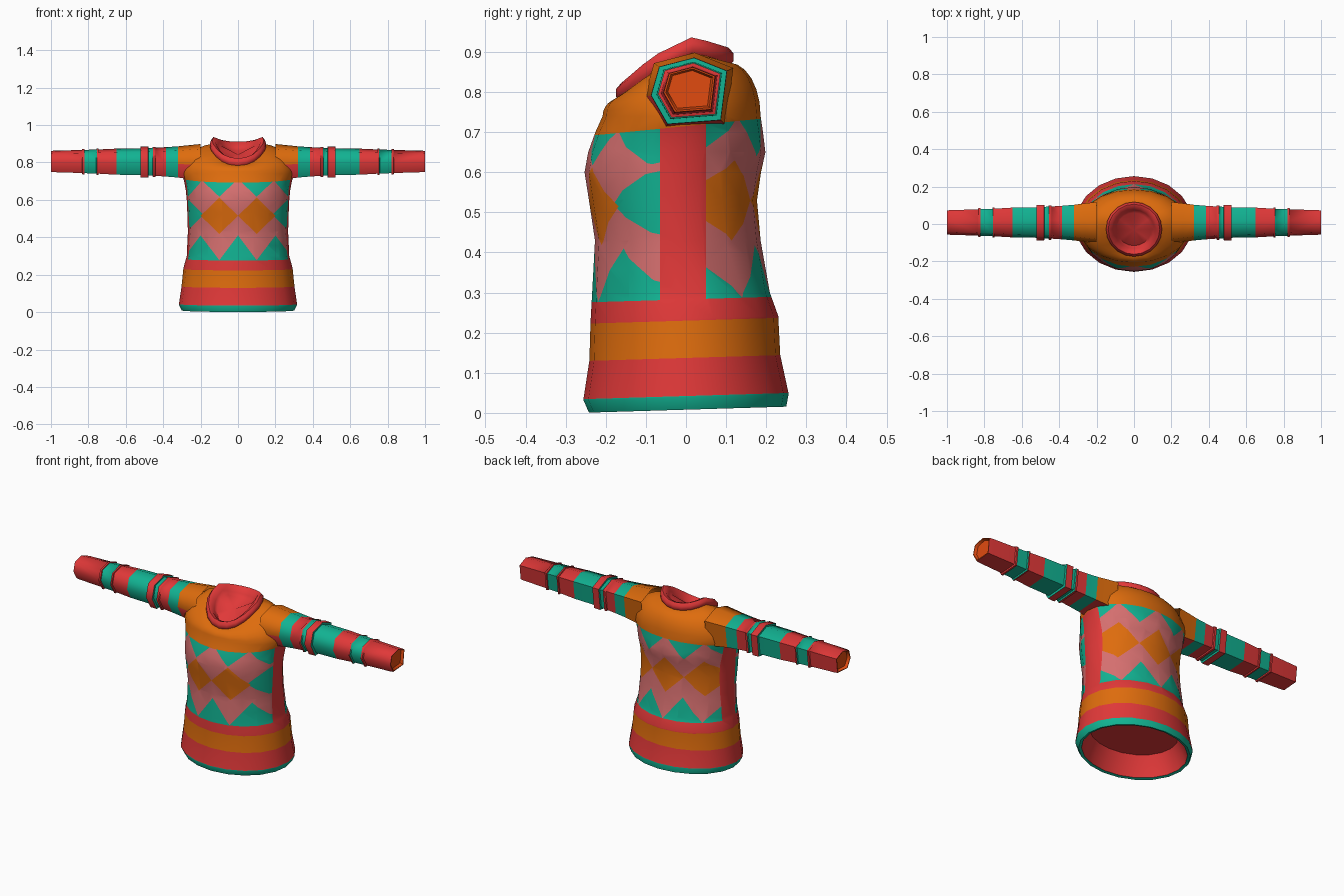
import bpy, bmesh, math
from mathutils import Vector

if "Cube" in bpy.data.objects:
    bpy.data.objects.remove(bpy.data.objects["Cube"])

COLOURS = [("red", (.75, .04, .04)), ("teal", (.006, .45, .29)), ("orange", (.73, .15, .004)),
           ("pink", (.67, .16, .16)), ("flame_orange", (.75, .07, .005))]
RED, TEAL, ORANGE, PINK, FLAME = range(5)
MATS = []
for name, rgb in COLOURS:
    m = bpy.data.materials.new(name)
    m.diffuse_color = (*rgb, 1)
    m.use_nodes = True
    m.node_tree.nodes["Principled BSDF"].inputs["Base Color"].default_value = m.diffuse_color
    MATS.append(m)

SEG = 20


def loft(rings, cap_start=False, cap_end=False):
    """Skin a list of closed rings that share one point count."""
    bm = bmesh.new()
    rows = [[bm.verts.new(p) for p in r] for r in rings]
    for a, b in zip(rows, rows[1:]):
        for i in range(len(a)):
            j = (i + 1) % len(a)
            bm.faces.new((a[i], a[j], b[j], b[i]))
    if cap_start:
        bm.faces.new(rows[0][::-1])
    if cap_end:
        bm.faces.new(rows[-1])
    return bm


def cut(bm, faces, co, no):
    geom = set(faces)
    for f in faces:
        geom.update(f.edges)
        geom.update(f.verts)
    bmesh.ops.bisect_plane(bm, geom=list(geom), dist=1e-5, plane_co=co, plane_no=no)


def finish(bm, name, colour, angle=45, flip=False):
    bmesh.ops.recalc_face_normals(bm, faces=bm.faces[:])
    if flip:
        bmesh.ops.reverse_faces(bm, faces=bm.faces[:])
    for f in bm.faces:
        f.material_index = colour(f.calc_center_median())
    me = bpy.data.meshes.new(name)
    bm.to_mesh(me)
    bm.free()
    for m in MATS:
        me.materials.append(m)
    ob = bpy.data.objects.new(name, me)
    bpy.context.collection.objects.link(ob)
    bpy.ops.object.select_all(action='DESELECT')
    ob.select_set(True)
    bpy.context.view_layer.objects.active = ob
    bpy.ops.object.shade_smooth_by_angle(angle=math.radians(angle))


def body_ring(z, rx, y0, y1):
    pts = []
    for i in range(SEG):
        a = 2 * math.pi * i / SEG
        y = (y0 + y1) / 2 - (y1 - y0) / 2 * math.cos(a)
        pts.append(Vector((rx * math.sin(a), y, z + (.03 * y if z < .3 else 0))))
    return pts


def neck_ring(grow, dz):
    """Tilted neckline: low in front, highest at the sides."""
    key = [(-.2, .765), (-.155, .805), (-.08, .872), (.015, .92), (.1, .893), (.2, .86)]
    pts = []
    for i in range(SEG):
        a = 2 * math.pi * i / SEG
        y = -.028 - .128 * math.cos(a)
        z = next(za + (zb - za) * (y - ya) / (yb - ya)
                 for (ya, za), (yb, zb) in zip(key, key[1:]) if ya <= y <= yb)
        pts.append(Vector(((.132 + grow) * math.sin(a), y - grow * math.cos(a), z + dz)))
    return pts


# Torso: stacked rings, then a rounded yoke running into the neckline
rings = [body_ring(*r) for r in [
    (.008, .300, -.242, .250), (.04, .316, -.256, .256), (.137, .302, -.241, .235),
    (.235, .292, -.238, .230), (.30, .274, -.234, .209), (.43, .268, -.227, .186),
    (.53, .271, -.242, .177), (.60, .274, -.253, .187), (.65, .279, -.244, .198),
    (.70, .288, -.226, .192), (.74, .302, -.208, .186)]]
base, neck = rings[-1], neck_ring(.008, -.02)
for k in range(1, 7):
    t = math.pi / 2 * k / 6
    ring = []
    for p, q in zip(base, neck):
        h = q + (p - q) * math.cos(t)
        h.z = p.z + (q.z - p.z) * math.sin(t)
        ring.append(h)
    rings.append(ring)
bm = loft(rings)

# Cut lines for the bands, the yoke edge and the plain side strips
for z in (.042, .137, .23, .283):
    cut(bm, bm.faces[:], (0, 0, z), (0, -.03, 1))
cut(bm, bm.faces[:], (0, 0, .715), (0, -.1, 1))
for y in (-.065, .05):
    cut(bm, [f for f in bm.faces if .28 < f.calc_center_median().z < .75], (0, y, 0), (0, 1, 0))

# Knitted diamonds: centre x, centre z, half width, half height, colour
FRONT, BACK = [], []
for s in (-1, 1):
    FRONT += [(s * .1, .515, .1, .097, ORANGE), (s * .285, .52, .1, .1, TEAL),
              (s * .2, .277, .1, .133, TEAL), (s * .1, .697, .085, .08, TEAL),
              (s * .265, .70, .07, .08, TEAL)]
    BACK += [(s * .2, .53, .1, .1, ORANGE), (s * .1, .288, .1, .13, TEAL),
             (s * .3, .288, .1, .13, TEAL), (s * .11, .735, .095, .095, TEAL),
             (s * .27, .735, .06, .08, TEAL)]
FRONT.append((0, .277, .1, .133, TEAL))
BACK.append((0, .53, .1, .1, ORANGE))


def in_panel(c):
    return (c.z - .03 * c.y > .283 and c.z < .715 + .1 * c.y and not -.065 < c.y < .05)


for shapes, side in ((FRONT, -1), (BACK, 1)):
    for cx, cz, w, h, _ in shapes:
        for sx, sz in ((1, 1), (1, -1), (-1, 1), (-1, -1)):
            faces = []
            for f in bm.faces:
                c = f.calc_center_median()
                xs, zs = [v.co.x for v in f.verts], [v.co.z for v in f.verts]
                if (c.y * side > 0 and in_panel(c) and min(xs) < cx + w and max(xs) > cx - w
                        and min(zs) < cz + h and max(zs) > cz - h):
                    faces.append(f)
            if faces:
                cut(bm, faces, (cx + sx * w, 0, cz), (sx / w, 0, sz / h))


def torso_colour(c):
    zz = c.z - .03 * c.y
    for top, col in ((.042, TEAL), (.137, RED), (.23, ORANGE), (.283, RED)):
        if zz < top:
            return col
    if c.z > .715 + .1 * c.y:
        return ORANGE
    if not in_panel(c):
        return RED
    for cx, cz, w, h, col in (FRONT if c.y < 0 else BACK):
        if abs(c.x - cx) / w + abs(c.z - cz) / h < 1:
            return col
    return PINK


finish(bm, "torso", torso_colour, 60)

# Hem lining: teal rim, then a red hollow closed by a panel
bm = loft([body_ring(*r) for r in [
    (.008, .300, -.242, .250), (.012, .285, -.228, .236),
    (.06, .270, -.215, .220), (.12, .240, -.190, .190)]], cap_end=True)
finish(bm, "hem_lining", lambda c: TEAL if c.z - .03 * c.y < .011 else RED, flip=True)

# Collar: rolled band with a sunken inside
bm = loft([neck_ring(g, dz) for g, dz in [
    (.004, -.03), (.018, -.016), (.018, .004), (.006, .018),
    (-.012, .012), (-.025, -.012), (-.04, -.03)]], cap_end=True)
bmesh.ops.poke(bm, faces=[f for f in bm.faces if len(f.verts) == SEG])
finish(bm, "collar", lambda c: RED, 60)

# Sleeves: six-sided tubes with raised knit ridges and a recessed end
SECTION = [(-.095, -.02), (-.075, .05), (.01, .072), (.09, .04), (.075, -.08), (-.055, -.09)]
STRIPES = [(.385, TEAL), (.455, RED), (.48, TEAL), (.52, RED), (.65, TEAL),
           (.755, RED), (.82, TEAL), (1.0, RED)]
PROFILE = [(.2, 1.2), (.26, 1.12), (.32, 1.03), (.385, .97), (.44, .93), (.443, 1.0),
           (.455, 1.0), (.458, .92), (.479, .91), (.48, 1.03), (.52, 1.02), (.521, .88),
           (.65, .86), (.745, .80), (.747, .87), (.755, .87), (.758, .79),
           (.82, .77), (.822, .84), (.832, .84), (.835, .76),
           (.985, .71), (.9995, .69), (1.0, .64), (.985, .58)]


def sleeve_colour(c):
    x = abs(c.x)
    if x < .32:
        return ORANGE if c.z > .76 else RED
    if x > .9996 or (x > .984 and abs(c.y - .01) < .055 and abs(c.z - .813) < .03):
        return FLAME
    return next((col for end, col in STRIPES if x < end), RED)


for s, name in ((-1, "left_sleeve"), (1, "right_sleeve")):
    bm = loft([[(s * x, .01 + y * k, .812 + z * k) for y, z in SECTION] for x, k in PROFILE],
              cap_end=True)
    finish(bm, name, sleeve_colour, 62)
    # colour the recessed end by its place in the loft
    me = bpy.data.objects[name].data
    for p in list(me.polygons)[-13:]:
        p.material_index = FLAME
